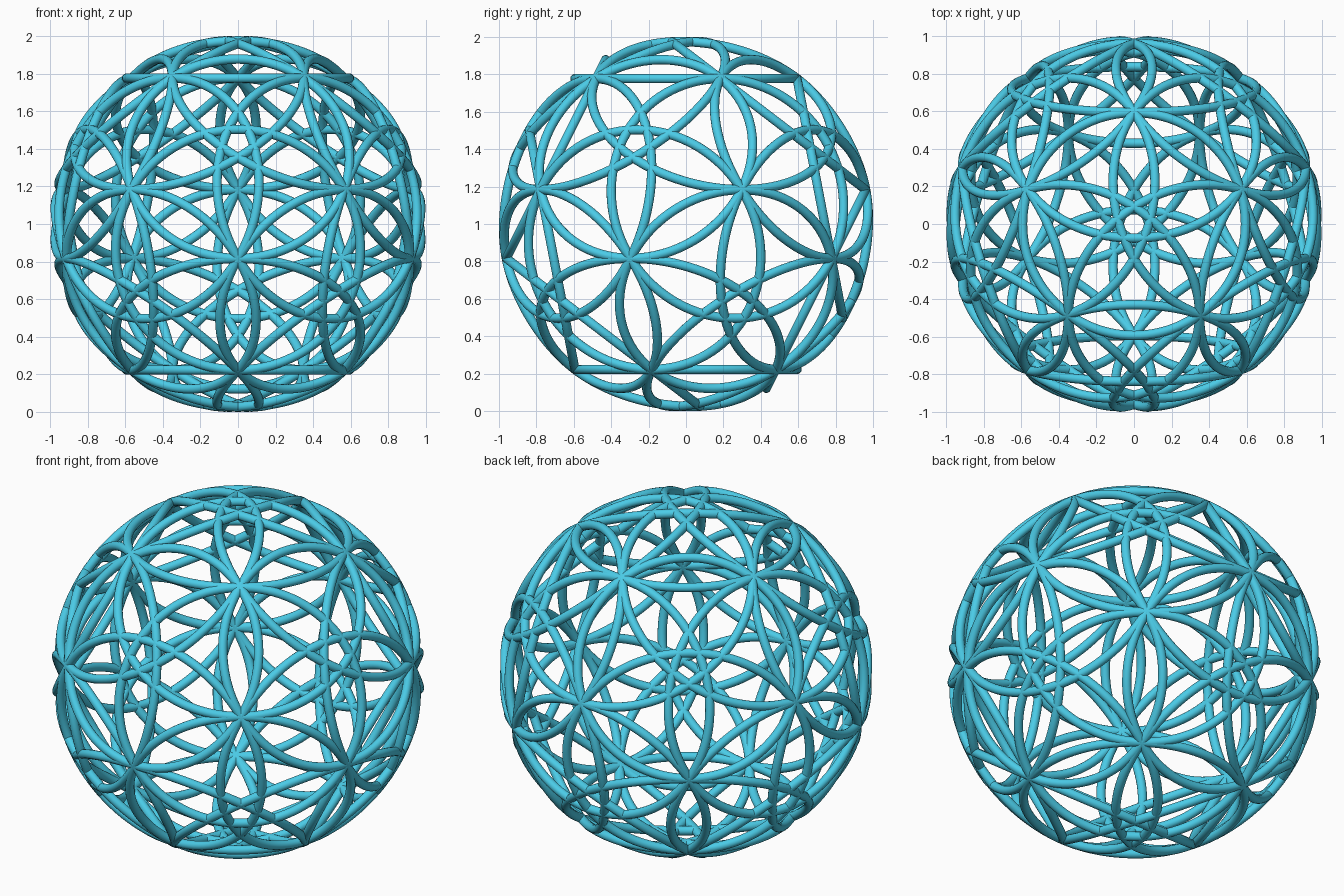
import bpy
from math import cos, sin, radians, acos, sqrt
from mathutils import Vector

if "Cube" in bpy.data.objects:
    bpy.data.objects.remove(bpy.data.objects["Cube"])

TUBE = 0.025      # tube radius
R = 0.978         # radius of the sphere carrying all rings
CENTRE = Vector((0, 0, 1))

mat = bpy.data.materials.new("cyan")
mat.diffuse_color = (0.07, 0.60, 0.80, 1)
mat.use_nodes = True
mat.node_tree.nodes["Principled BSDF"].inputs["Base Color"].default_value = mat.diffuse_color


def polar(z, az):
    s = sqrt(max(0, 1 - z * z))
    return Vector((s * cos(radians(az)), s * sin(radians(az)), z))


def ring(name, axis, angle):
    """Torus lying on the sphere, at a given angular radius round an axis."""
    bpy.ops.mesh.primitive_torus_add(
        major_segments=112, minor_segments=14,
        major_radius=R * sin(angle), minor_radius=TUBE,
        location=CENTRE + axis * R * cos(angle),
        rotation=axis.to_track_quat('Z', 'Y').to_euler())
    ob = bpy.context.object
    ob.name = name
    ob.data.materials.append(mat)
    bpy.ops.object.shade_smooth()


# Dodecahedron corners and face centres, pentagon facing up
upper_corners = [polar(z, 90 + 72 * k) for z in (0.79465, 0.18759) for k in range(5)]
upper_faces = [Vector((0, 0, 1))] + [polar(1 / sqrt(5), 54 + 72 * k) for k in range(5)]
corners = upper_corners + [-v for v in upper_corners]
faces = upper_faces + [-v for v in upper_faces]

# Rings through the five corners of each face
for f in faces:
    ring("face_ring", f, acos(0.79465))

# Rings round each corner, through its three neighbours
for c in corners:
    ring("corner_ring", c, acos(sqrt(5) / 3))
